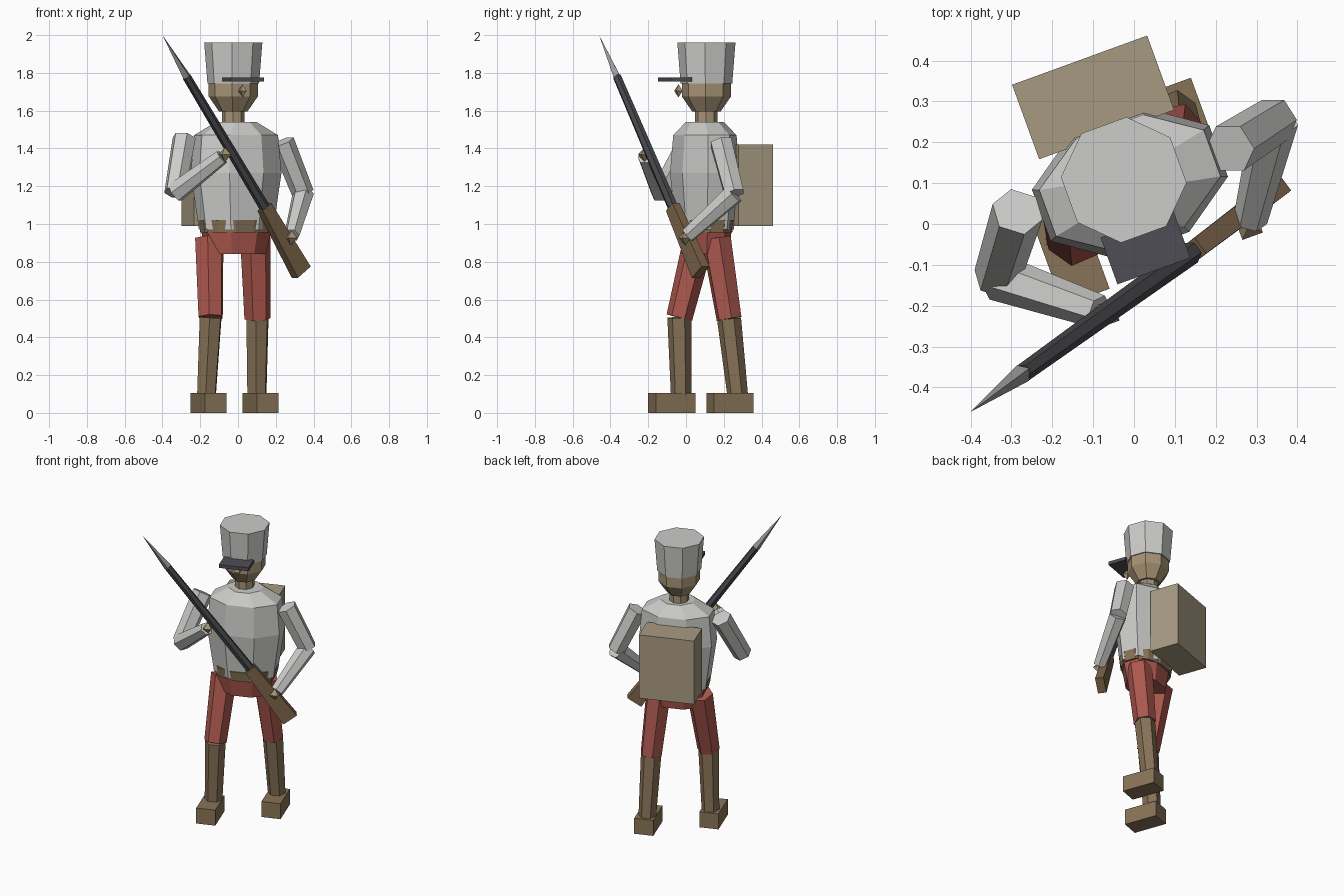
import bpy, bmesh, math
from mathutils import Vector, Matrix

if "Cube" in bpy.data.objects:
    bpy.data.objects.remove(bpy.data.objects["Cube"])

TURN = math.radians(20)          # the whole body is turned about z


def make_mat(name, r, g, b):
    def lin(c):
        c /= 255
        return c / 12.92 if c <= 0.04045 else ((c + 0.055) / 1.055) ** 2.4
    m = bpy.data.materials.new(name)
    m.diffuse_color = (lin(r), lin(g), lin(b), 1)
    m.use_nodes = True
    m.node_tree.nodes["Principled BSDF"].inputs["Base Color"].default_value = m.diffuse_color
    return m


cloth = make_mat("light_grey_cloth", 204, 204, 202)
red = make_mat("red_cloth", 172, 88, 78)
leather = make_mat("brown_leather", 136, 115, 87)
canvas = make_mat("tan_canvas", 167, 154, 129)
skin = make_mat("skin", 166, 147, 117)
visor_black = make_mat("visor_black", 78, 77, 86)
gunmetal = make_mat("gunmetal", 70, 71, 74)
steel = make_mat("steel", 152, 152, 152)
wood = make_mat("wood", 127, 103, 75)


def skin_rings(name, rings, mat):
    """Join a list of point rings into a closed flat-shaded solid."""
    bm = bmesh.new()
    loops = [[bm.verts.new(p) for p in ring] for ring in rings]
    n = len(loops[0])
    for lo, hi in zip(loops, loops[1:]):
        for i in range(n):
            j = (i + 1) % n
            bm.faces.new((lo[i], lo[j], hi[j], hi[i]))
    bm.faces.new(loops[0][::-1])
    bm.faces.new(loops[-1])
    bmesh.ops.remove_doubles(bm, verts=bm.verts, dist=1e-5)
    bmesh.ops.recalc_face_normals(bm, faces=bm.faces)
    me = bpy.data.meshes.new(name)
    bm.to_mesh(me)
    bm.free()
    me.materials.append(mat)
    ob = bpy.data.objects.new(name, me)
    bpy.context.collection.objects.link(ob)
    return ob


def loft(name, centre, profile, mat, n=8):
    """Upright solid from (z, half width, half depth), turned with the body."""
    rot = Matrix.Rotation(TURN, 3, 'Z')
    rings = []
    for z, a, b in profile:
        ring = []
        for i in range(n):
            t = 2 * math.pi * (i + 0.5) / n
            p = rot @ Vector((a * math.cos(t), b * math.sin(t), 0))
            ring.append(p + Vector((centre[0], centre[1], z)))
        rings.append(ring)
    return skin_rings(name, rings, mat)


def limb(name, p, q, r0, r1, mat, n=6, phase=0.0):
    """Tapered prism running from p to q."""
    p, q = Vector(p), Vector(q)
    rot = (q - p).to_track_quat('Z', 'Y')
    rings = []
    for c, r in ((p, r0), (q, r1)):
        rings.append([c + rot @ Vector((r * math.cos(phase + 2 * math.pi * i / n),
                                        r * math.sin(phase + 2 * math.pi * i / n), 0))
                      for i in range(n)])
    return skin_rings(name, rings, mat)


def box(name, centre, width, depth, z0, z1, mat):
    s = math.sqrt(0.5)
    return loft(name, centre, [(z0, width * s, depth * s), (z1, width * s, depth * s)], mat, 4)


def gem(name, c, r, h, mat):
    """Small four-sided bipyramid."""
    return loft(name, c, [(c[2] - h, 1e-7, 1e-7), (c[2], r, r), (c[2] + h, 1e-7, 1e-7)], mat, 4)


# torso, belt and hips
BODY = (-0.01, 0.10)
HEAD = (-0.025, 0.108)
loft("torso", BODY, [(0.97, 0.205, 0.145), (1.27, 0.25, 0.175),
                     (1.47, 0.232, 0.158), (1.54, 0.11, 0.10)], cloth)
loft("belt", BODY, [(0.955, 0.195, 0.14), (1.02, 0.205, 0.15)], leather, 12)
loft("hips", BODY, [(0.84, 0.165, 0.115), (0.97, 0.195, 0.135)], red)

# head and cap
loft("neck", HEAD, [(1.50, 0.06, 0.06), (1.61, 0.06, 0.06)], skin)
loft("head", HEAD, [(1.595, 0.075, 0.075), (1.675, 0.13, 0.13), (1.76, 0.13, 0.13)], skin)
gem("nose", (0.024, -0.04, 1.705), 0.025, 0.035, skin)
loft("cap", HEAD, [(1.745, 0.137, 0.137), (1.96, 0.154, 0.154)], cloth)
box("cap_visor", (0.028, -0.058), 0.19, 0.122, 1.754, 1.776, visor_black)

# backpack
box("backpack", (-0.10, 0.31), 0.352, 0.194, 0.99, 1.42, canvas)

# legs: hip, knee, ankle and foot centre
legs = {
    "right": ((-0.152, 0.068, 0.92), (-0.145, -0.035, 0.505), (-0.167, -0.025, 0.09), (-0.155, -0.075)),
    "left": ((0.092, 0.160, 0.925), (0.103, 0.228, 0.498), (0.100, 0.274, 0.09), (0.120, 0.233)),
}
for side, (hip, knee, ankle, foot) in legs.items():
    limb(side + "_trouser_leg", knee, hip, 0.070, 0.082, red, 6, TURN)
    limb(side + "_boot_shaft", ankle, knee, 0.055, 0.064, leather, 6, TURN)
    box(side + "_boot", foot, 0.122, 0.222, 0.0, 0.105, leather)

# arms: shoulder, elbow and wrist
arms = {
    "right": ((-0.285, 0.03, 1.455), (-0.335, -0.13, 1.165), (-0.085, -0.215, 1.355)),
    "left": ((0.235, 0.185, 1.435), (0.345, 0.255, 1.16), (0.285, 0.01, 0.94)),
}
for side, (shoulder, elbow, wrist) in arms.items():
    limb(side + "_upper_arm", shoulder, elbow, 0.064, 0.058, cloth)
    limb(side + "_forearm", elbow, wrist, 0.058, 0.042, cloth)
    reach = (Vector(wrist) - Vector(elbow)).normalized() * 0.02
    gem(side + "_hand", Vector(wrist) + reach, 0.038, 0.038, skin)

# rifle: spike, barrel and flat wooden stock
muzzle, breech, butt = (-0.272, -0.365, 1.78), (0.14, -0.07, 1.09), (0.335, 0.078, 0.745)
limb("bayonet", muzzle, (-0.40, -0.46, 2.0), 0.024, 0.0000001, steel, 4)
limb("barrel", breech, muzzle, 0.029, 0.023, gunmetal, 6)
d = (Vector(butt) - Vector(breech)).normalized()
side_axis = Vector((-d.y, d.x, 0)).normalized()
up_axis = d.cross(side_axis)
stock = []
for c, w, t in ((breech, 0.035, 0.024), (butt, 0.052, 0.027)):
    stock.append([Vector(c) + up_axis * w * a + side_axis * t * b
                  for a, b in ((-1, -1), (1, -1), (1, 1), (-1, 1))])
skin_rings("rifle_stock", stock, wood)
